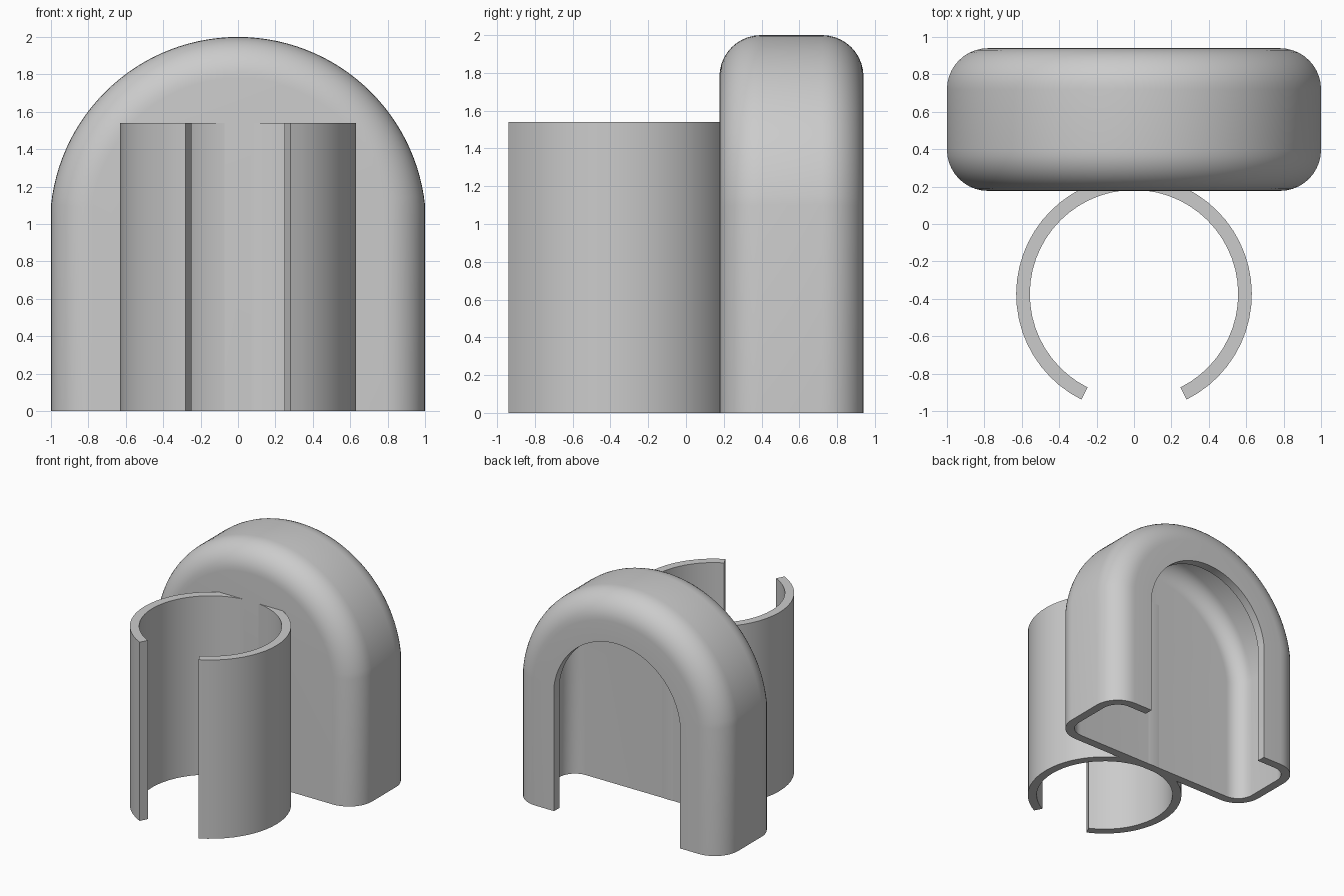
import bpy, bmesh, math

if "Cube" in bpy.data.objects:
    bpy.data.objects.remove(bpy.data.objects["Cube"])

grey = bpy.data.materials.new("plain grey")
grey.diffuse_color = (0.6, 0.6, 0.6, 1)
grey.use_nodes = True
grey.node_tree.nodes["Principled BSDF"].inputs["Base Color"].default_value = grey.diffuse_color


def finish(name, bm):
    bmesh.ops.recalc_face_normals(bm, faces=bm.faces)
    mesh = bpy.data.meshes.new(name)
    bm.to_mesh(mesh)
    bm.free()
    obj = bpy.data.objects.new(name, mesh)
    bpy.context.collection.objects.link(obj)
    mesh.materials.append(grey)
    bpy.ops.object.select_all(action='DESELECT')
    bpy.context.view_layer.objects.active = obj
    obj.select_set(True)
    bpy.ops.object.shade_smooth_by_angle(angle=math.radians(30))
    return obj


# Arched housing: wall section (inset, y) swept along the arch outline
FRONT, BACK, WALL, FILLET, LIP = 0.177, 0.94, 0.075, 0.22, 0.40
ARC_R, ARC_Z, ARC_STEPS, FILLET_STEPS = 1.0056, 0.9944, 56, 10


def arch(inset):
    """Arch outline from the left foot to the right foot, as (x, z)."""
    r, half = ARC_R - inset, 1 - inset
    a0 = math.acos(half / r)
    pts = [(-half, 0)]
    for i in range(ARC_STEPS + 1):
        a = math.pi - a0 - (math.pi - 2 * a0) * i / ARC_STEPS
        pts.append((r * math.cos(a), ARC_Z + r * math.sin(a)))
    return pts + [(half, 0)]


def wall_line(offset):
    """Front fillet, side, back fillet and lip of one wall surface."""
    r = FILLET - offset
    pts = []
    for cy, start in ((FRONT + FILLET, -90), (BACK - FILLET, 0)):
        for i in range(FILLET_STEPS + 1):
            a = math.radians(start + 90 * i / FILLET_STEPS)
            pts.append((FILLET - r * math.cos(a), cy + r * math.sin(a)))
    return pts + [(LIP, BACK - offset)]


outer, inner = wall_line(0), wall_line(WALL)
section = outer + inner[::-1]
bm = bmesh.new()
loops = [[bm.verts.new((x, y, z)) for x, z in arch(d)] for d, y in section]
for a, b in zip(loops, loops[1:]):
    for i in range(len(a) - 1):
        bm.faces.new((a[i], a[i + 1], b[i + 1], b[i]))
# flat front panel, outside and inside
bm.faces.new(loops[0])
bm.faces.new(loops[-1])
# bottom rim of both legs and of the front panel
n = len(outer)
for end in (0, -1):
    for i in range(n - 1):
        bm.faces.new((loops[i][end], loops[i + 1][end],
                      loops[-2 - i][end], loops[-1 - i][end]))
bm.faces.new((loops[0][0], loops[-1][0], loops[-1][-1], loops[0][-1]))
finish("arched_housing", bm)

# Split tube: open at the front, joined to the housing at its back
CY, R_IN, R_OUT, HEIGHT, STEPS = -0.375, 0.557, 0.63, 1.54, 48
GAP = math.radians(26.5)
bm = bmesh.new()
rows = []
for i in range(STEPS + 1):
    a = GAP + (2 * math.pi - 2 * GAP) * i / STEPS
    s, c = math.sin(a), -math.cos(a)
    rows.append([bm.verts.new((r * s, CY + r * c, z)) for r, z in
                 ((R_IN, 0), (R_OUT, 0), (R_OUT, HEIGHT), (R_IN, HEIGHT))])
for a, b in zip(rows, rows[1:]):
    for k in range(4):
        bm.faces.new((a[k], a[(k + 1) % 4], b[(k + 1) % 4], b[k]))
bm.faces.new(rows[0])
bm.faces.new(rows[-1])
finish("split_tube", bm)
